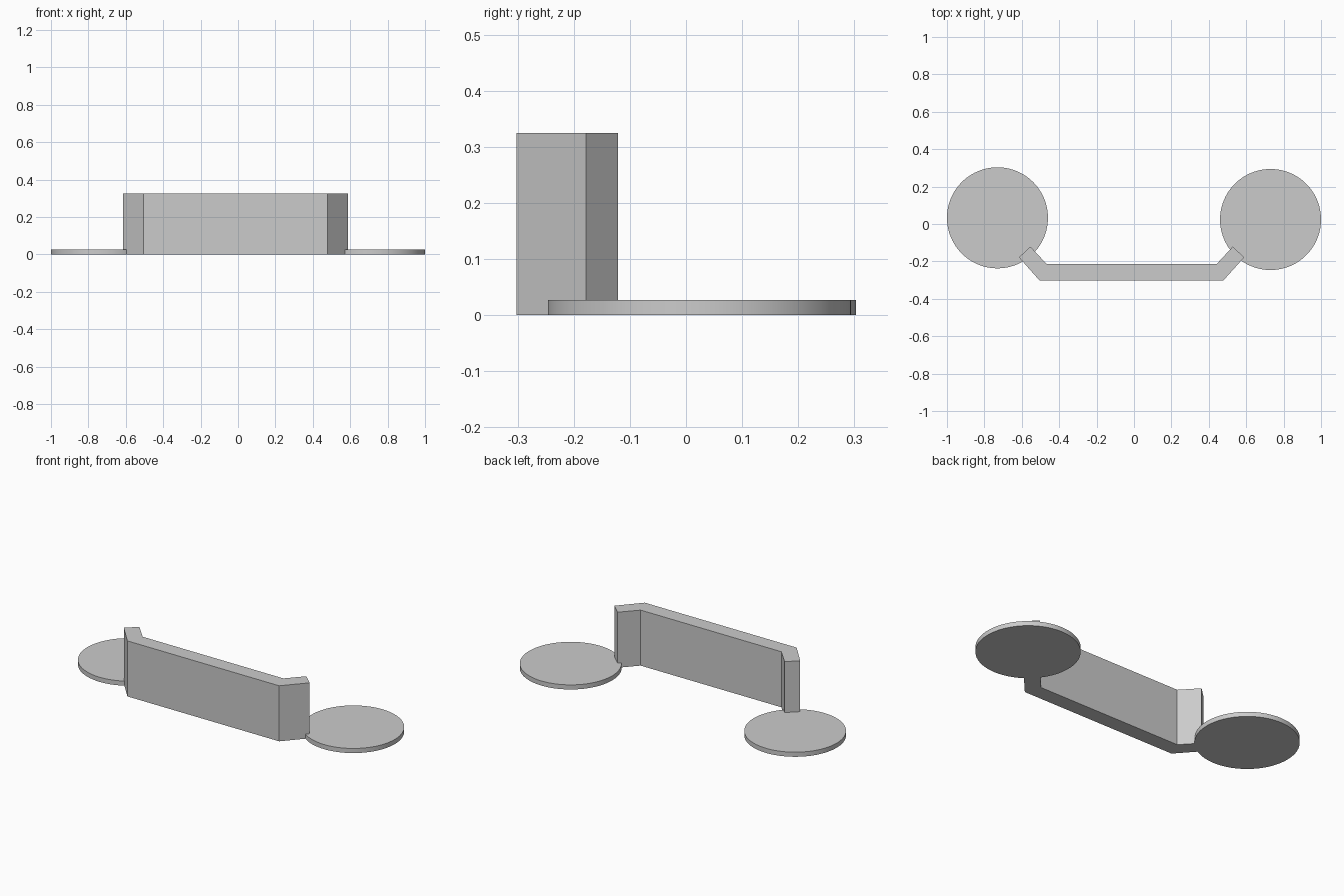
import bpy
import bmesh
from mathutils import Matrix

cube = bpy.data.objects.get("Cube")
if cube:
    bpy.data.objects.remove(cube, do_unlink=True)

GREY = (0.6, 0.6, 0.6, 1.0)
grey = bpy.data.materials.new("plain grey")
grey.use_nodes = True
grey.diffuse_color = GREY
grey.node_tree.nodes["Principled BSDF"].inputs["Base Color"].default_value = GREY


def add_object(name, bm):
    bmesh.ops.recalc_face_normals(bm, faces=bm.faces)
    mesh = bpy.data.meshes.new(name)
    bm.to_mesh(mesh)
    bm.free()
    mesh.materials.append(grey)
    obj = bpy.data.objects.new(name, mesh)
    bpy.context.collection.objects.link(obj)
    return obj


def add_disc(name, x, y, radius=0.27, height=0.027):
    bm = bmesh.new()
    bmesh.ops.create_cone(bm, cap_ends=True, segments=96, radius1=radius, radius2=radius,
                          depth=height, matrix=Matrix.Translation((x, y, height / 2)))
    # Smooth rim, flat caps
    for face in bm.faces:
        face.smooth = len(face.verts) == 4
    for edge in bm.edges:
        edge.smooth = all(len(f.verts) == 4 for f in edge.link_faces)
    return add_object(name, bm)


# Upright wall with both ends angled back
outline = [(-0.505, -0.302), (0.478, -0.302), (0.589, -0.178), (0.528, -0.121),
           (0.443, -0.213), (-0.468, -0.213), (-0.554, -0.121), (-0.615, -0.178)]
bm = bmesh.new()
base = bm.faces.new([bm.verts.new((x, y, 0)) for x, y in outline])
top = bmesh.ops.extrude_face_region(bm, geom=[base], use_keep_orig=True)["geom"]
bmesh.ops.translate(bm, vec=(0, 0, 0.325),
                    verts=[v for v in top if isinstance(v, bmesh.types.BMVert)])
add_object("angled_wall", bm)

# Flat round pads under the wall ends
add_disc("right_pad", -0.73, 0.033)
add_disc("left_pad", 0.73, 0.024)
